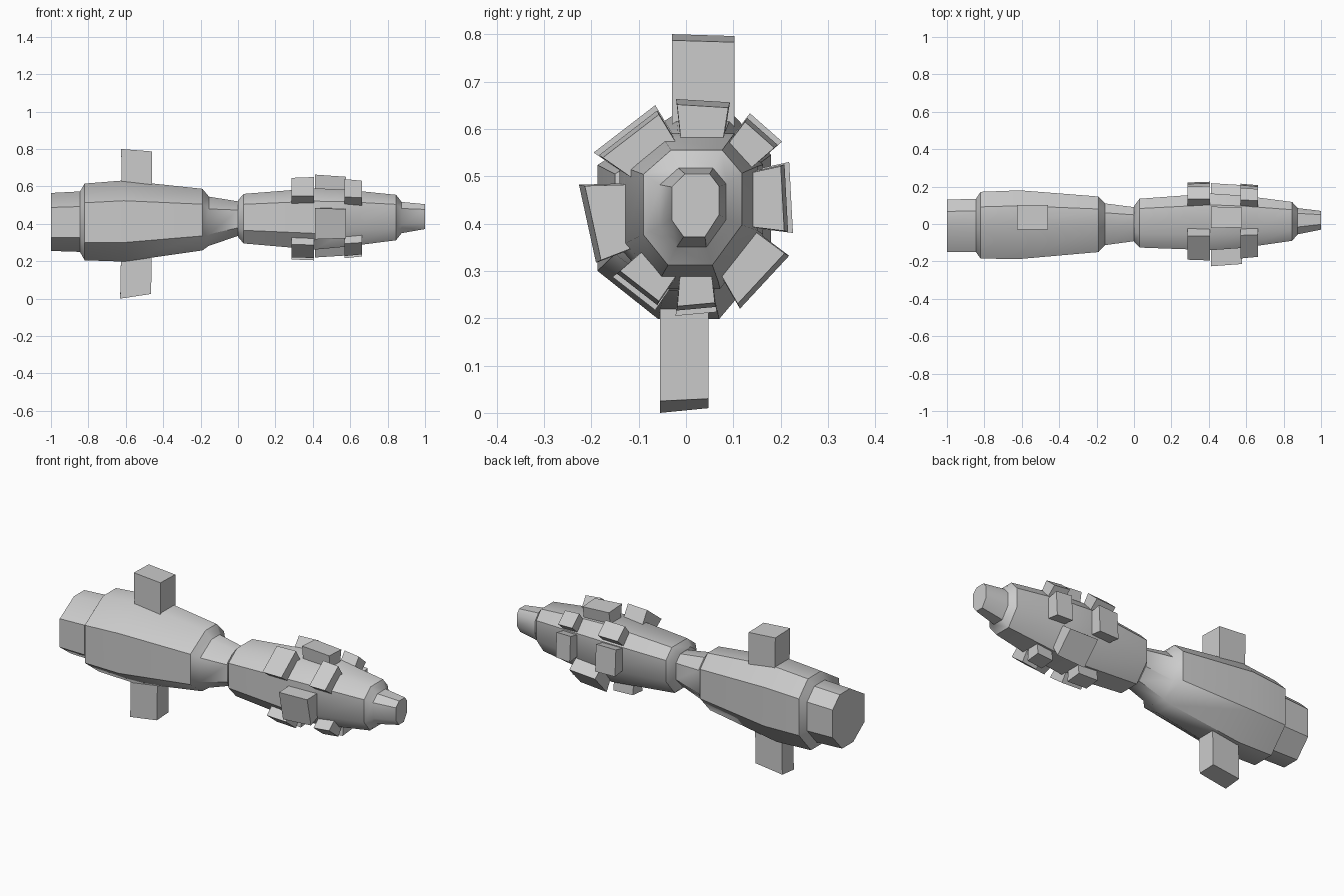
import bpy, bmesh, math

if "Cube" in bpy.data.objects:
    bpy.data.objects.remove(bpy.data.objects["Cube"])

# irregular eight-sided cross-sections (y, z), roughly in -1..1
REAR = [(-.1, 1), (.55, 1), (1, .6), (1, -.4), (.4, -1), (-.3, -1), (-1, -.53), (-1, .5)]
TIP = [(-.44, 1), (.6, 1), (1, .6), (1, -.3), (.4, -1), (-.5, -1), (-1, -.47), (-1, .58)]


def make(name, rings):
    """Join equal-sized rings of points into a closed solid."""
    bm = bmesh.new()
    loops = [[bm.verts.new(p) for p in r] for r in rings]
    n = len(loops[0])
    for a, b in zip(loops, loops[1:]):
        for i in range(n):
            j = (i + 1) % n
            bm.faces.new((a[i], a[j], b[j], b[i]))
    bm.faces.new(loops[0])
    bm.faces.new(loops[-1])
    bmesh.ops.recalc_face_normals(bm, faces=bm.faces)
    me = bpy.data.meshes.new(name)
    bm.to_mesh(me)
    bm.free()
    ob = bpy.data.objects.new(name, me)
    bpy.context.collection.objects.link(ob)
    return ob


def loft(name, shape, stations):
    rings = []
    for x, y0, y1, z0, z1 in stations:
        cy, cz, hy, hz = (y0 + y1) / 2, (z0 + z1) / 2, (y1 - y0) / 2, (z1 - z0) / 2
        rings.append([(x, cy + hy * p, cz + hz * q) for p, q in shape])
    ob = make(name, rings)
    bpy.ops.object.select_all(action='DESELECT')
    bpy.context.view_layer.objects.active = ob
    ob.select_set(True)
    bpy.ops.object.shade_smooth_by_angle(angle=math.radians(40))
    return ob


def block(name, x0, x1, outer, inner, s0=1.0, s1=1.0):
    """Slab from an inner edge to an outer edge, scaled about the body axis at each end."""
    cy, cz = .02, .43
    pts = [outer[0], outer[1], inner[1], inner[0]]
    # sink the root into the body
    pts = pts[:2] + [(cy + (y - cy) * .8, cz + (z - cz) * .8) for y, z in pts[2:]]
    make(name, [[(x, cy + (y - cy) * s, cz + (z - cz) * s) for y, z in pts]
                for x, s in ((x0, s0), (x1, s1))])


# rear barrel and neck: x, y range, z range
loft("rear_barrel", REAR, [
    (-1, -.15, .13, .255, .565), (-.845, -.15, .135, .25, .573),
    (-.82, -.185, .172, .205, .615), (-.61, -.187, .18, .198, .632),
    (-.19, -.15, .147, .258, .587), (-.155, -.113, .11, .283, .545),
    (0, -.092, .09, .335, .52)])

# front barrel and nozzle
loft("front_barrel", TIP, [
    (0, -.095, .095, .33, .525), (.03, -.126, .135, .295, .56),
    (.41, -.14, .163, .262, .59), (.58, -.128, .152, .278, .582),
    (.845, -.09, .118, .312, .555), (.875, -.055, .085, .35, .517),
    (1, -.03, .07, .372, .505)])

# upper and lower pegs
make("upper_peg", [[(-.62, -.03, .55), (-.46, -.03, .55), (-.46, .102, .55), (-.62, .102, .55)],
                   [(-.625, -.03, .80), (-.46, -.03, .787), (-.46, .102, .783), (-.625, .102, .796)]])
make("lower_peg", [[(-.63, -.055, .0), (-.465, -.055, .025), (-.465, .047, .03), (-.63, .047, .01)],
                   [(-.625, -.055, .28), (-.46, -.055, .28), (-.46, .047, .28), (-.625, .047, .28)]])

# paired lugs: a rear and a smaller front block at each of five directions
pairs = [
    ("upper_left", ((-.195, .55), (-.065, .65)), ((-.115, .487), (-.012, .583))),
    ("upper_right", ((.135, .633), (.203, .573)), ((.076, .568), (.135, .51))),
    ("right", ((.218, .53), (.226, .38)), ((.13, .525), (.135, .385))),
    ("bottom", ((.065, .213), (-.022, .205)), ((.06, .30), (-.02, .295))),
    ("lower_left", ((-.065, .217), (-.155, .287)), ((.0, .29), (-.08, .355)))]
for n, outer, inner in pairs:
    block("rear_lug_" + n, .285, .405, outer, inner, .98, 1)
    block("front_lug_" + n, .57, .662, outer, inner, .95, .91)

# wide lugs between the pairs
wide = [
    ("top", ((-.021, .663), (.093, .656)), ((-.015, .575), (.088, .57))),
    ("left", ((-.19, .317), (-.226, .482)), ((-.097, .345), (-.123, .5))),
    ("lower_right", ((.218, .332), (.114, .22)), ((.13, .41), (.055, .31)))]
for n, outer, inner in wide:
    block("wide_lug_" + n, .412, .578, outer, inner, 1, .95)
